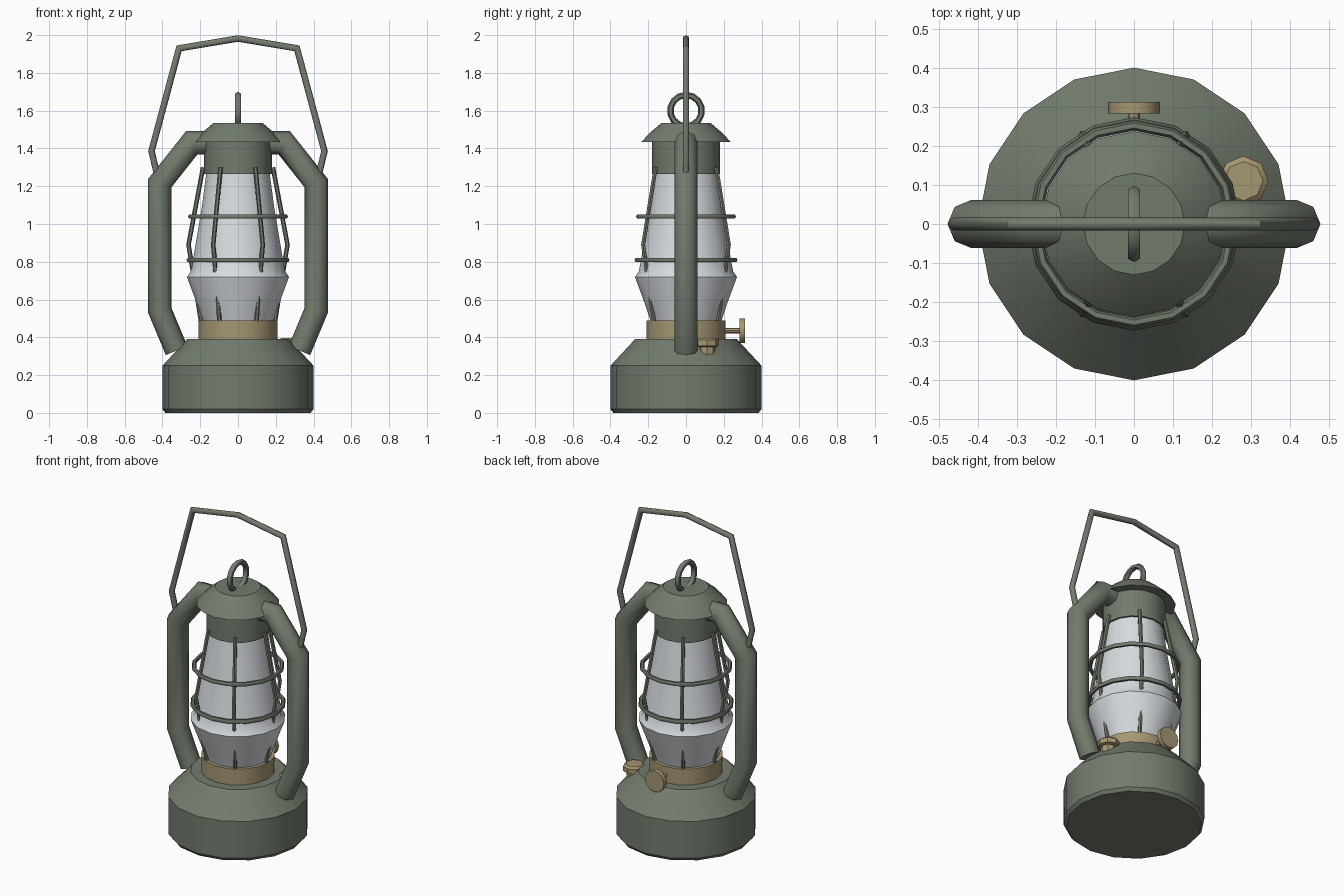
import bpy, bmesh, math
from mathutils import Vector, Matrix

if "Cube" in bpy.data.objects:
    bpy.data.objects.remove(bpy.data.objects["Cube"], do_unlink=True)


def material(name, rgb):
    m = bpy.data.materials.new(name)
    m.use_nodes = True
    m.diffuse_color = (*rgb, 1)
    m.node_tree.nodes["Principled BSDF"].inputs["Base Color"].default_value = (*rgb, 1)
    return m


green = material("grey green paint", (0.17, 0.2, 0.155))
brass = material("dull brass", (0.38, 0.31, 0.17))
glass = material("frosted glass", (0.68, 0.71, 0.74))


def finish(obj, name, mat, angle):
    obj.name = obj.data.name = name
    obj.data.materials.append(mat)
    bpy.ops.object.select_all(action='DESELECT')
    obj.select_set(True)
    bpy.context.view_layer.objects.active = obj
    bpy.ops.object.shade_smooth_by_angle(angle=math.radians(angle))
    return obj


def skin(name, rings, mat, matrix=Matrix(), angle=35):
    """Joins successive rings of points with quads and closes both ends."""
    bm = bmesh.new()
    loops = [[bm.verts.new(p) for p in ring] for ring in rings]
    n = len(loops[0])
    for a, b in zip(loops, loops[1:]):
        for i in range(n):
            j = (i + 1) % n
            bm.faces.new((a[i], a[j], b[j], b[i]))
    bm.faces.new(loops[0][::-1])
    bm.faces.new(loops[-1])
    bm.transform(matrix)
    bmesh.ops.recalc_face_normals(bm, faces=bm.faces[:])
    mesh = bpy.data.meshes.new(name)
    bm.to_mesh(mesh)
    bm.free()
    obj = bpy.data.objects.new(name, mesh)
    bpy.context.collection.objects.link(obj)
    return finish(obj, name, mat, angle)


def lathe(name, profile, mat, sides=16, matrix=Matrix()):
    turns = [2 * math.pi * i / sides for i in range(sides)]
    rings = [[Vector((r * math.cos(t), r * math.sin(t), z)) for t in turns]
             for r, z in profile]
    return skin(name, rings, mat, matrix)


def tube(name, path, radius, mat, sides=8):
    """Sweeps a circle along a path with mitred corners."""
    pts = [Vector(p) for p in path]
    dirs = [(b - a).normalized() for a, b in zip(pts, pts[1:])]
    side = Vector((0, 1, 0)) if abs(dirs[0].y) < 0.9 else Vector((1, 0, 0))
    u = dirs[0].cross(side).normalized()
    v = dirs[0].cross(u)
    rings = [[pts[0] + radius * (u * math.cos(t) + v * math.sin(t))
              for t in (2 * math.pi * i / sides for i in range(sides))]]
    for k, d in enumerate(dirs):
        plane = d + dirs[min(k + 1, len(dirs) - 1)]
        end = pts[k + 1]
        rings.append([p + d * ((end - p).dot(plane) / d.dot(plane)) for p in rings[-1]])
    return skin(name, rings, mat, angle=50)


def hoop(name, z, major, minor, segments, rotation=(0, 0, 0)):
    bpy.ops.mesh.primitive_torus_add(
        location=(0, 0, z), rotation=rotation, major_radius=major,
        minor_radius=minor, major_segments=segments, minor_segments=6)
    return finish(bpy.context.object, name, green, 60)


# Fuel tank, burner collar and glass globe
lathe("fuel_tank", [(0.385, 0), (0.4, 0.02), (0.4, 0.25), (0.27, 0.39)], green)
lathe("burner_collar", [(0.21, 0.36), (0.21, 0.49)], brass)
lathe("glass_globe", [(0.185, 0.48), (0.215, 0.57), (0.265, 0.705), (0.27, 0.72),
                      (0.25, 0.75), (0.238, 0.81), (0.22, 0.92), (0.19, 1.1),
                      (0.165, 1.29)], glass)

# Chimney with flared hood
lathe("chimney_collar", [(0.18, 1.265), (0.18, 1.45)], green)
lathe("chimney_hood", [(0.175, 1.435), (0.237, 1.433), (0.195, 1.48),
                       (0.13, 1.535)], green)
hoop("lifting_ring", 1.6, 0.083, 0.017, 14, (0, math.pi / 2, 0))

# Wire guard around the globe
for i in range(6):
    t = i * math.pi / 3
    wire = [(r * math.cos(t), r * math.sin(t), z)
            for r, z in ((0.185, 1.3), (0.262, 0.89), (0.195, 0.48))]
    tube(f"guard_wire_{i + 1}", wire, 0.012, green, 6)
hoop("upper_guard_ring", 1.04, 0.252, 0.013, 16)
hoop("lower_guard_ring", 0.81, 0.26, 0.013, 16)

# Side air tubes
for side, s in (("left", 1), ("right", -1)):
    tube(f"{side}_air_tube", [(s * x, 0, z) for x, z in (
        (0.15, 1.43), (0.245, 1.43), (0.415, 1.215), (0.415, 0.545), (0.325, 0.33))],
        0.062, green)

# Carrying handle
half = [(0.42, 1.23), (0.458, 1.385), (0.312, 1.93)]
tube("carrying_handle", [(-x, 0, z) for x, z in half] + [(0, 0, 1.982)]
     + [(x, 0, z) for x, z in reversed(half)], 0.017, green)

# Filler cap and wick knob
lathe("filler_cap", [(0.045, 0.28), (0.045, 0.35), (0.064, 0.355), (0.064, 0.385),
                     (0.05, 0.397)], brass, 8, Matrix.Translation((0.28, 0.11, 0)))
along_y = Matrix.Translation((0, 0, 0.435)) @ Matrix.Rotation(-math.pi / 2, 4, 'X')
lathe("wick_shaft", [(0.015, 0.18), (0.015, 0.29)], brass, 8, along_y)
lathe("wick_knob", [(0.066, 0.283), (0.066, 0.312)], brass, 12, along_y)
